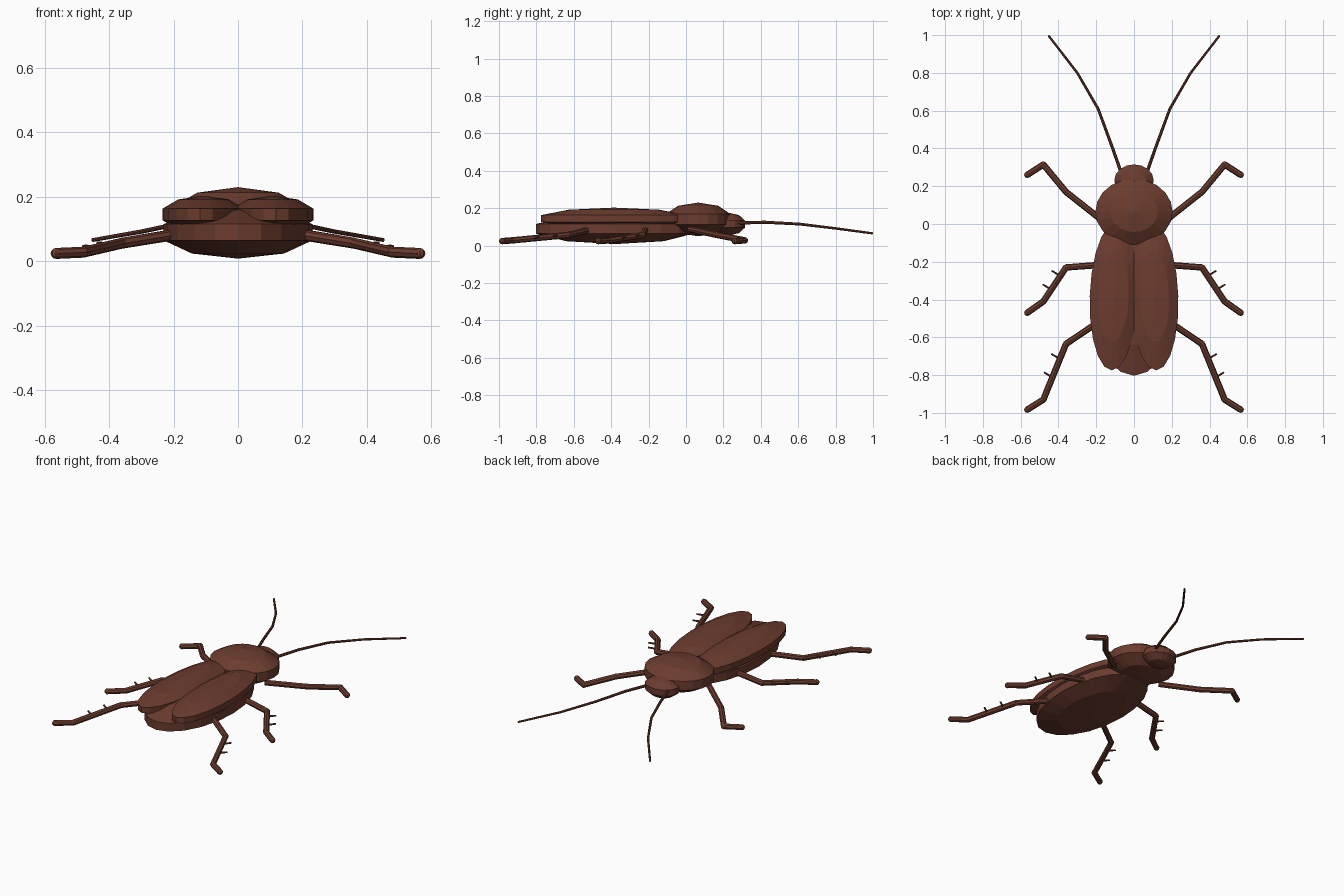
import bpy
import bmesh
from mathutils import Matrix, Vector

if "Cube" in bpy.data.objects:
    bpy.data.objects.remove(bpy.data.objects["Cube"], do_unlink=True)

brown = bpy.data.materials.new("chestnut brown")
brown.use_nodes = True
COLOUR = (0.15, 0.045, 0.028, 1)
brown.diffuse_color = COLOUR
brown.node_tree.nodes["Principled BSDF"].inputs["Base Color"].default_value = COLOUR


def add_object(name, bm):
    mesh = bpy.data.meshes.new(name)
    bm.to_mesh(mesh)
    bm.free()
    mesh.materials.append(brown)
    obj = bpy.data.objects.new(name, mesh)
    bpy.context.collection.objects.link(obj)
    return obj


def shell(name, centre, size, turn=0, segments=20):
    """Flattened faceted ellipsoid with an upright rim band."""
    bm = bmesh.new()
    matrix = (Matrix.Translation(centre) @ Matrix.Rotation(turn, 4, 'Z')
              @ Matrix.Diagonal((*size, 1)))
    bmesh.ops.create_uvsphere(bm, u_segments=segments, v_segments=5,
                              radius=1, matrix=matrix)
    return add_object(name, bm)


def rod(bm, a, b, r1, r2, sides=8):
    a, b = Vector(a), Vector(b)
    turn = (b - a).to_track_quat('Z', 'Y').to_matrix().to_4x4()
    bmesh.ops.create_cone(bm, cap_ends=True, segments=sides, radius1=r1,
                          radius2=r2, depth=(b - a).length,
                          matrix=Matrix.Translation((a + b) / 2) @ turn)


def limb(name, points, r_start, r_end, spines=()):
    """Jointed chain of tapered rods with rounded joints."""
    bm = bmesh.new()
    steps = len(points) - 1
    radii = [r_start + (r_end - r_start) * i / steps for i in range(steps + 1)]
    for i in range(steps):
        rod(bm, points[i], points[i + 1], radii[i], radii[i + 1])
    for p, r in zip(points[1:], radii[1:]):
        bmesh.ops.create_uvsphere(bm, u_segments=8, v_segments=6, radius=r,
                                  matrix=Matrix.Translation(p))
    # Short spines along the shin
    for t in spines:
        root = Vector(points[1]).lerp(Vector(points[2]), t)
        rod(bm, root, root + Vector((0.045, 0.027, 0.008)), 0.007, 0.005, 6)
    return add_object(name, bm)


def mirrored(obj, name):
    bm = bmesh.new()
    bm.from_mesh(obj.data)
    bmesh.ops.scale(bm, vec=(-1, 1, 1), verts=bm.verts)
    bmesh.ops.reverse_faces(bm, faces=bm.faces)
    add_object(name, bm)


# Body
shell("abdomen", (0, -0.38, 0.09), (0.243, 0.445, 0.082))
shell("thorax_shield", (0, 0.065, 0.14), (0.215, 0.183, 0.09))
shell("head", (0, 0.23, 0.115), (0.11, 0.09, 0.06), segments=16)

# Wing cases
wing = shell("left_wing_case", (0.107, -0.385, 0.145), (0.134, 0.41, 0.058), 0.03)
mirrored(wing, "right_wing_case")

# Legs: plan outline of each, sharing the same heights
HEIGHTS = (0.088, 0.056, 0.028, 0.024)
LEGS = {
    "front_leg": (((0.17, 0.02), (0.36, 0.17), (0.48, 0.315), (0.565, 0.26)), ()),
    "middle_leg": (((0.16, -0.215), (0.36, -0.23), (0.48, -0.41), (0.565, -0.47)),
                   (0.25, 0.65)),
    "hind_leg": (((0.16, -0.50), (0.36, -0.635), (0.48, -0.93), (0.565, -0.983)),
                 (0.27, 0.6)),
}
for part, (plan, spines) in LEGS.items():
    path = [(x, y, z) for (x, y), z in zip(plan, HEIGHTS)]
    leg = limb("left_" + part, path, 0.017, 0.017, spines)
    mirrored(leg, "right_" + part)

# Antennae
feeler = limb("left_antenna", [(0.06, 0.25, 0.12), (0.12, 0.42, 0.125),
                               (0.19, 0.61, 0.115), (0.30, 0.80, 0.092),
                               (0.45, 0.994, 0.066)], 0.009, 0.006)
mirrored(feeler, "right_antenna")
